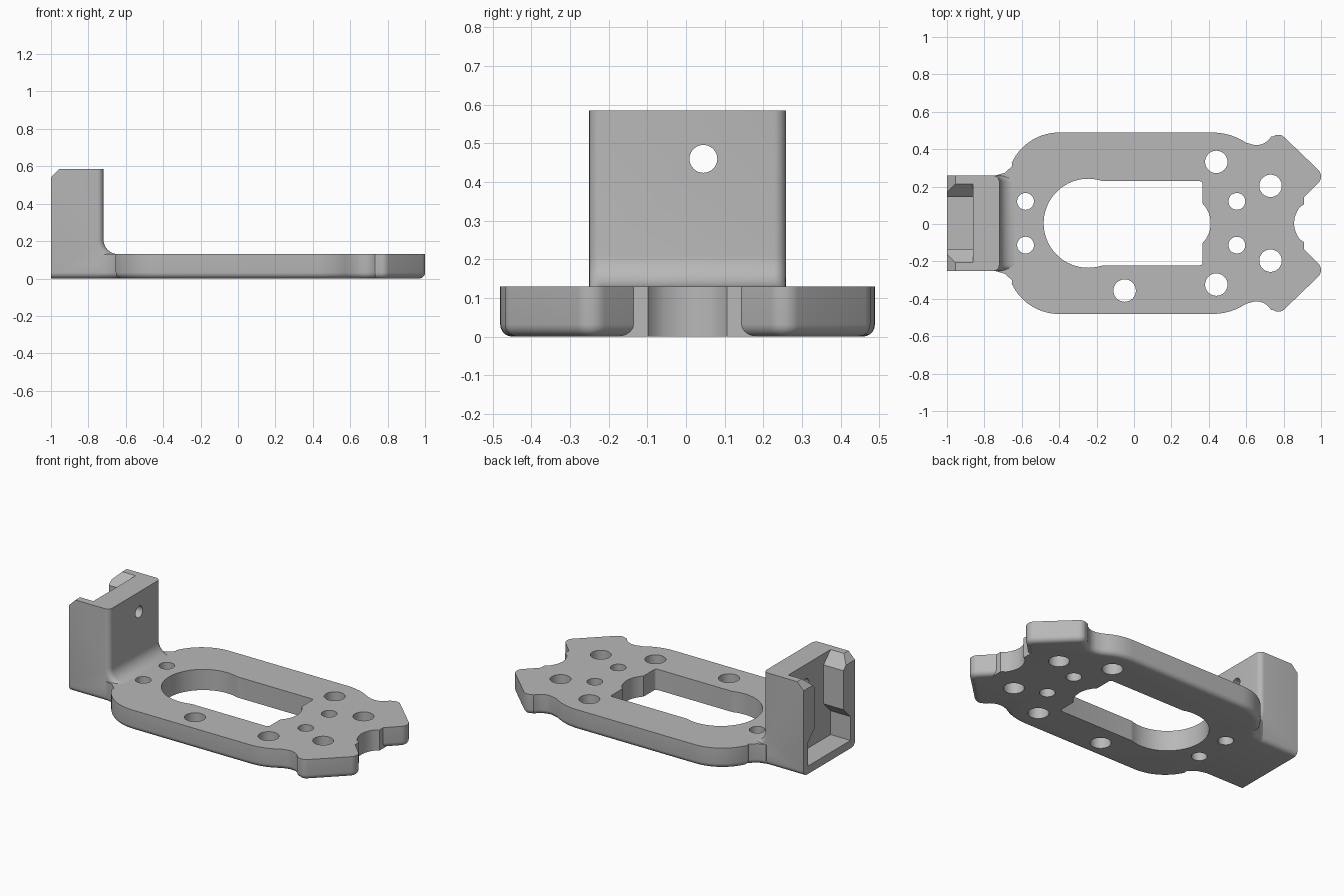
import bpy, bmesh
from math import sin, cos, radians

if "Cube" in bpy.data.objects:
    bpy.data.objects.remove(bpy.data.objects["Cube"])

SHIFT_Y = 0.004
THICK = 0.13
ROUND = 0.032

grey = bpy.data.materials.new("plain grey")
grey.use_nodes = True
grey.diffuse_color = (0.48, 0.48, 0.48, 1)
grey.node_tree.nodes["Principled BSDF"].inputs["Base Color"].default_value = grey.diffuse_color


def arc(cx, cy, r, start, end, n):
    angles = [radians(start + (end - start) * i / n) for i in range(n + 1)]
    return [(cx + r * cos(a), cy + r * sin(a)) for a in angles]


def mirrored(half):
    """Close a half outline by mirroring its second coordinate."""
    return half + [(a, -b) for a, b in reversed(half) if abs(b) > 1e-6]


def mirrored_first(half):
    return half + [(-a, b) for a, b in reversed(half)]


def add_prism(bm, points, axis, lo, hi):
    place = {"x": lambda a, b, t: (t, a, b),
             "y": lambda a, b, t: (a, t, b),
             "z": lambda a, b, t: (a, b, t)}[axis]
    low = [bm.verts.new(place(a, b, lo)) for a, b in points]
    high = [bm.verts.new(place(a, b, hi)) for a, b in points]
    bm.faces.new(low)
    bm.faces.new(high)
    for i in range(len(points)):
        j = (i + 1) % len(points)
        bm.faces.new((low[i], low[j], high[j], high[i]))


def make_object(name, prisms, bevel_rule=None):
    bm = bmesh.new()
    for prism in prisms:
        add_prism(bm, *prism)
    bmesh.ops.recalc_face_normals(bm, faces=bm.faces)
    if bevel_rule:
        edges = [e for e in bm.edges if bevel_rule(e.verts[0].co, e.verts[1].co)]
        bmesh.ops.bevel(bm, geom=edges, offset=ROUND, offset_type="OFFSET",
                        segments=5, profile=0.5, affect="EDGES", clamp_overlap=False)
        bmesh.ops.recalc_face_normals(bm, faces=bm.faces)
    mesh = bpy.data.meshes.new(name)
    bm.to_mesh(mesh)
    bm.free()
    mesh.materials.append(grey)
    obj = bpy.data.objects.new(name, mesh)
    obj.location.y = SHIFT_Y
    bpy.context.collection.objects.link(obj)
    return obj


def cut(obj, cutters):
    for cutter in cutters:
        mod = obj.modifiers.new("cut", "BOOLEAN")
        mod.operation = "DIFFERENCE"
        mod.solver = "EXACT"
        mod.object = cutter
    bpy.context.view_layer.update()
    graph = bpy.context.evaluated_depsgraph_get()
    result = bpy.data.meshes.new_from_object(obj.evaluated_get(graph))
    obj.modifiers.clear()
    obj.data = result
    for cutter in cutters:
        bpy.data.objects.remove(cutter)


# Base plate with lobed end, shoulders and a flared neck
half_plate = (
    [(0.80, 0.03)]
    + arc(0.95, 0.25, 0.05, -45, 45, 8)
    + arc(0.772, 0.428, 0.045, 45, 125, 8)
    + arc(0.655, 0.508, 0.09, -30, -112, 8)
    + arc(0.42, 0.163, 0.322, 56, 90, 6)
    + arc(-0.40, 0.205, 0.28, 90, 155, 14)
    + [(-0.652, 0.305), (-0.69, 0.27), (-0.74, 0.256)]
)
plate = make_object("base_plate", [(mirrored(half_plate), "z", 0, THICK)],
                    lambda a, b: max(a.z, b.z) < 0.001 and min(a.x, b.x) > -0.75
                    and not max(a.x, b.x) < -0.73)

# Central window and screw holes through the plate
half_window = (
    arc(0.26, 0, 0.15, 0, 45, 8)
    + [(0.366, 0.125)]
    + arc(0.351, 0.21, 0.015, 0, 90, 4)
    + [(-0.165, 0.225)]
    + arc(-0.245, 0, 0.238, 71, 180, 24)
)
window = make_object("window_cutter", [(mirrored(half_window), "z", -0.1, 0.3)])
holes = [(-0.05, -0.36, 0.06)]
for side in (1, -1):
    holes += [(-0.58, side * 0.117, 0.045), (0.55, side * 0.117, 0.045),
              (0.44, side * 0.328, 0.06), (0.73, side * 0.2, 0.06)]
hole_cutter = make_object("hole_cutter", [
    (arc(x, y, r, 0, 348.75, 31), "z", -0.1, 0.3) for x, y, r in holes])
cut(plate, [window, hole_cutter])

# Sharp-edged web with the end notch between the lobes
half_web = [(0.855, 0), (0.859, 0.03), (0.87, 0.06), (0.885, 0.085), (0.91, 0.102),
            (0.91, 0.18), (0.82, 0.18), (0.76, 0.13)]
web = make_object("notch_web", [(mirrored(half_web), "z", 0, THICK)])

# Upright bracket with chamfered top and filleted foot
side_profile = (
    [(-1, 0), (-1, 0.54), (-0.955, 0.585), (-0.72, 0.585)]
    + arc(-0.64, 0.21, 0.08, 180, 270, 8)
    + [(-0.64, 0)]
)


def bracket_edge(a, b):
    along_side = abs(a.y - b.y) < 0.001
    wall = min(a.x, b.x) > -0.73 and max(a.z, b.z) > THICK + 0.001
    bottom = max(a.z, b.z) < 0.001
    return along_side and (wall or bottom)


bracket = make_object("upright_bracket", [(side_profile, "y", -0.255, 0.255)], bracket_edge)

# Open channel with side ribs, and the cross hole
half_channel = [(0.21, 0.05), (0.21, 0.20), (0.14, 0.27), (0.14, 0.515), (0.245, 0.62)]
channel = make_object("channel_cutter", [(mirrored_first(half_channel), "x", -1.1, -0.862)])
cross_hole = make_object("cross_hole_cutter", [
    (arc(0.041, 0.46, 0.036, 0, 348.75, 31), "x", -1.2, -0.5)])
cut(bracket, [channel, cross_hole])

# Smooth the curved faces, keep the edges sharp
bpy.ops.object.select_all(action="DESELECT")
for obj in (plate, web, bracket):
    obj.select_set(True)
bpy.context.view_layer.objects.active = plate
bpy.ops.object.shade_smooth_by_angle(angle=radians(30))
